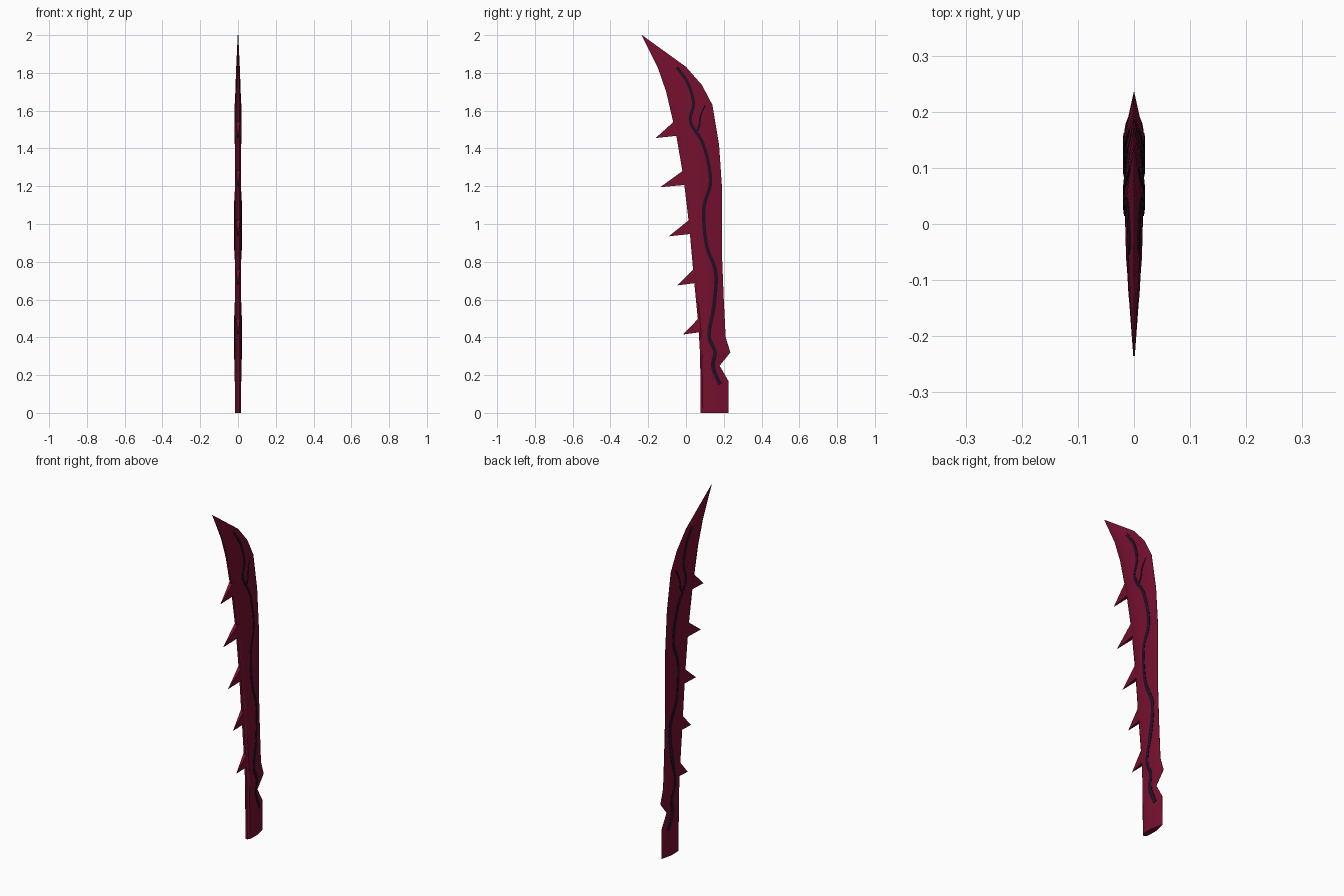
import bpy, bmesh, math
from mathutils import Vector

cube = bpy.data.objects.get("Cube")
if cube:
    bpy.data.objects.remove(cube)


def material(name, rgb):
    m = bpy.data.materials.new(name)
    m.use_nodes = True
    m.diffuse_color = (*rgb, 1)
    m.node_tree.nodes["Principled BSDF"].inputs["Base Color"].default_value = (*rgb, 1)
    return m


crimson = material("crimson", (0.18, 0.005, 0.028))
dark_plum = material("dark plum", (0.016, 0.005, 0.018))


def lerp(table, z):
    """Value at height z in a list of (value, z) points."""
    for (a, za), (b, zb) in zip(table, table[1:]):
        if z <= zb:
            return a + (b - a) * max(0, z - za) / (zb - za)
    return table[-1][0]


def loft(name, rings, mat, smooth=True):
    """Closed solid through rings with equal numbers of points."""
    bm = bmesh.new()
    rows = [[bm.verts.new(p) for p in ring] for ring in rings]
    n = len(rows[0])
    for a, b in zip(rows, rows[1:]):
        for i in range(n):
            j = (i + 1) % n
            bm.faces.new((a[i], a[j], b[j], b[i]))
    bm.faces.new(rows[0])
    bm.faces.new(rows[-1])
    bmesh.ops.remove_doubles(bm, verts=bm.verts, dist=0.00005)
    bmesh.ops.recalc_face_normals(bm, faces=bm.faces)
    mesh = bpy.data.meshes.new(name)
    bm.to_mesh(mesh)
    bm.free()
    mesh.materials.append(mat)
    ob = bpy.data.objects.new(name, mesh)
    bpy.context.collection.objects.link(ob)
    if smooth:
        bpy.ops.object.select_all(action="DESELECT")
        ob.select_set(True)
        bpy.context.view_layer.objects.active = ob
        bpy.ops.object.shade_smooth_by_angle(angle=math.radians(30))
    return ob


# Blade edges as (y, z), thickness as (half width, z)
front = [(.077, 0), (.075, .3), (.065, .47), (.04, .73), (.017, .99), (-.014, 1.25),
         (-.05, 1.46), (-.07, 1.55), (-.105, 1.7), (-.15, 1.83), (-.235, 2)]
back = [(.226, 0), (.224, .17), (.178, .25), (.235, .32), (.21, .4), (.2, .6),
        (.19, .85), (.19, 1.2), (.175, 1.42), (.14, 1.63), (.085, 1.735),
        (.0, 1.832), (-.233, 2)]
half = [(.0165, 0), (.0165, 1.2), (.0155, 1.6), (.011, 1.8), (.0015, 2)]
# Cross-section as (thickness factor, fraction from front to back)
section = [(.35, 0), (.9, .08), (1, .3), (1, .55), (.03, 1)]

# Blade body
heights = sorted({z for _, z in front + back + half})
rings = []
for z in heights:
    f, b, h = lerp(front, z), lerp(back, z), lerp(half, z)
    side = [(h * s, f + (b - f) * t, z) for s, t in section]
    rings.append(side + [(-x, y, z) for x, y, z in reversed(side)])
loft("blade", rings, crimson)

# Hooked barbs along the front edge: tip y, tip z
barbs = [(-.015, .415), (-.045, .675), (-.09, .935), (-.135, 1.195), (-.16, 1.455)]
for k, (ty, tz) in enumerate(barbs):
    low, high = tz + .013, tz + .093
    w = .012
    base = [(x, lerp(front, z) + .012, z)
            for x, z in ((-w, low), (w, low), (w, high), (-w, high))]
    tip = [(x * .02, ty, tz + (z - low) * .01) for x, _, z in base]
    loft(f"barb_{k + 1}", [base, tip], crimson, smooth=False)


def surface(y, z):
    """Half thickness of the blade at a point on its side."""
    f, b = lerp(front, z), lerp(back, z)
    t = min(1, max(0, (y - f) / (b - f)))
    return lerp(section, t) * lerp(half, z)


def spline(points, steps=6):
    """Smooth curve through the points."""
    pts = [Vector(p) for p in points]
    pts = [2 * pts[0] - pts[1]] + pts + [2 * pts[-1] - pts[-2]]
    out = []
    for a, b, c, d in zip(pts, pts[1:], pts[2:], pts[3:]):
        for i in range(steps):
            t = i / steps
            out.append(.5 * (2 * b + (c - a) * t + (2 * a - 5 * b + 4 * c - d) * t * t
                             + (3 * b - a - 3 * c + d) * t ** 3))
    return out + [pts[-2]]


def vein(name, points, width, end):
    """Thin raised strip lying on both sides of the blade."""
    path = spline(points)
    for label, sign in (("left", 1), ("right", -1)):
        rings = []
        for i, p in enumerate(path):
            d = (path[min(i + 1, len(path) - 1)] - path[max(i - 1, 0)]).normalized()
            w = width + (end - width) * i / (len(path) - 1)
            n = Vector((-d.y, d.x)) * w / 2
            a, b = p + n, p - n
            ring = [(surface(*q) + o, q.x, q.y)
                    for q, o in ((a, -.003), (a, .002), (p, .0035), (b, .002), (b, -.003))]
            rings.append([(sign * x, y, z) for x, y, z in ring])
        loft(f"{name}_{label}", rings, dark_plum)


# Winding vein and its small fork
vein("main_vein", [(.18, .15), (.143, .245), (.153, .325), (.122, .41), (.148, .57),
                   (.157, .745), (.108, .89), (.095, 1.085), (.13, 1.23), (.092, 1.42),
                   (.024, 1.54), (.04, 1.64), (.01, 1.745), (-.048, 1.83)], .021, .015)
vein("vein_fork", [(.05, 1.48), (.07, 1.52), (.078, 1.575), (.102, 1.63)], .014, .005)
